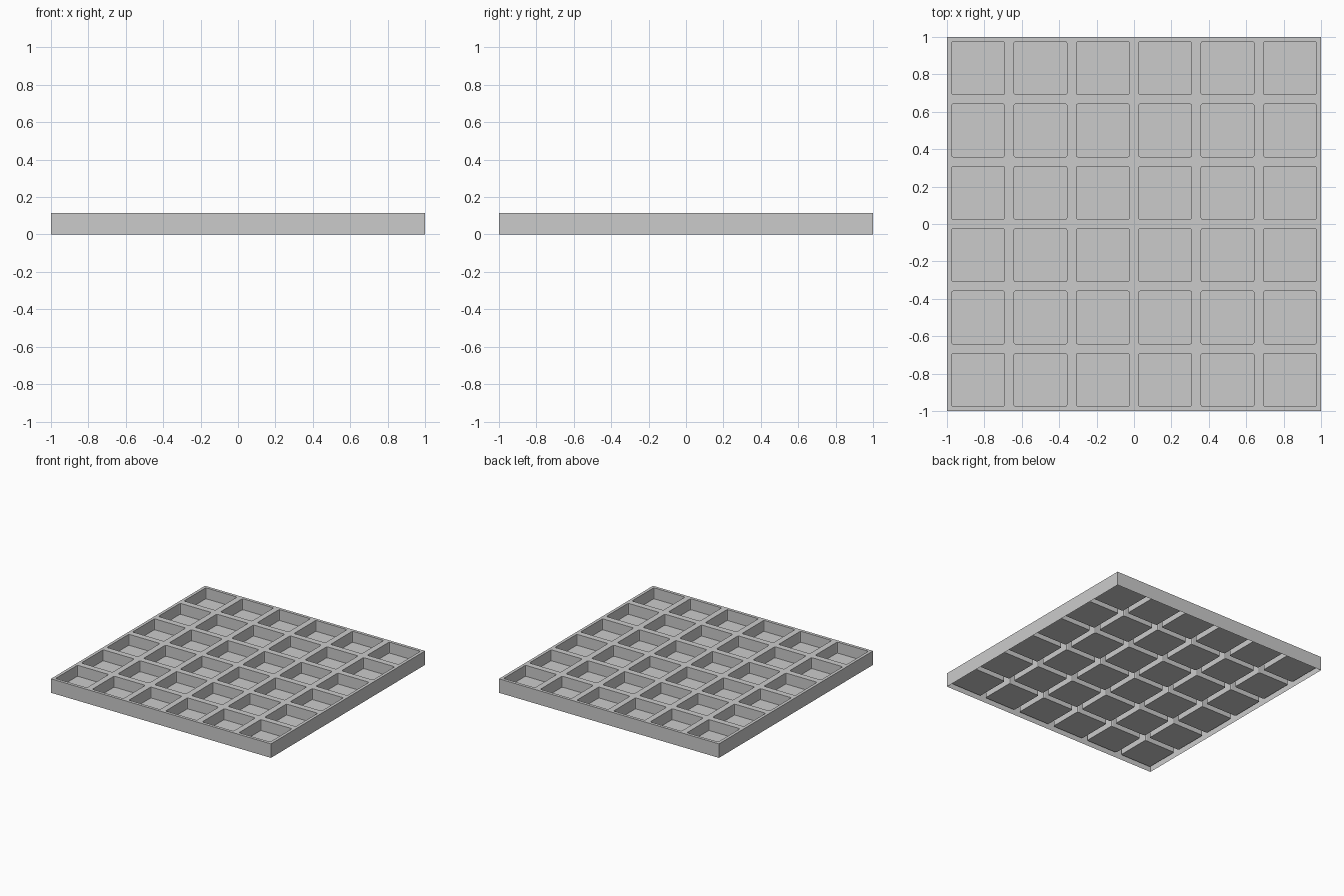
import bpy, bmesh
from mathutils import Vector

if "Cube" in bpy.data.objects:
    bpy.data.objects.remove(bpy.data.objects["Cube"])

COUNT = 6        # pockets per side
HEIGHT = 0.115
MARGIN = 0.035   # pocket inset within each cell
DEPTH = 0.09     # pocket depth
CORNER = 0.01    # pocket corner rounding

bm = bmesh.new()

# top sheet, one face per cell
bmesh.ops.create_grid(bm, x_segments=COUNT, y_segments=COUNT, size=1)
bmesh.ops.translate(bm, verts=bm.verts, vec=(0, 0, HEIGHT))
cells = bm.faces[:]
rim = [e for e in bm.edges if e.is_boundary]

# outer skirt, open underneath
skirt = bmesh.ops.extrude_edge_only(bm, edges=rim)["geom"]
for v in skirt:
    if isinstance(v, bmesh.types.BMVert):
        v.co.z = 0

# sunken pockets
bmesh.ops.inset_individual(bm, faces=cells, thickness=MARGIN)
floors = bmesh.ops.extrude_discrete_faces(bm, faces=cells)["faces"]
for f in floors:
    bmesh.ops.translate(bm, verts=f.verts, vec=Vector((0, 0, -DEPTH)))

# slightly rounded upright pocket corners
uprights = [e for e in bm.edges
            if abs(e.verts[0].co.z - e.verts[1].co.z) > DEPTH * 0.9
            and min(v.co.z for v in e.verts) > 0.001]
bmesh.ops.bevel(bm, geom=uprights, offset=CORNER, segments=2,
                profile=0.5, affect='EDGES')
bmesh.ops.recalc_face_normals(bm, faces=bm.faces)
if max(bm.faces, key=lambda f: f.calc_center_median().z).normal.z < 0:
    bmesh.ops.reverse_faces(bm, faces=bm.faces)

mesh = bpy.data.meshes.new("pocket_tray")
bm.to_mesh(mesh)
bm.free()
tray = bpy.data.objects.new("pocket_tray", mesh)
bpy.context.collection.objects.link(tray)
